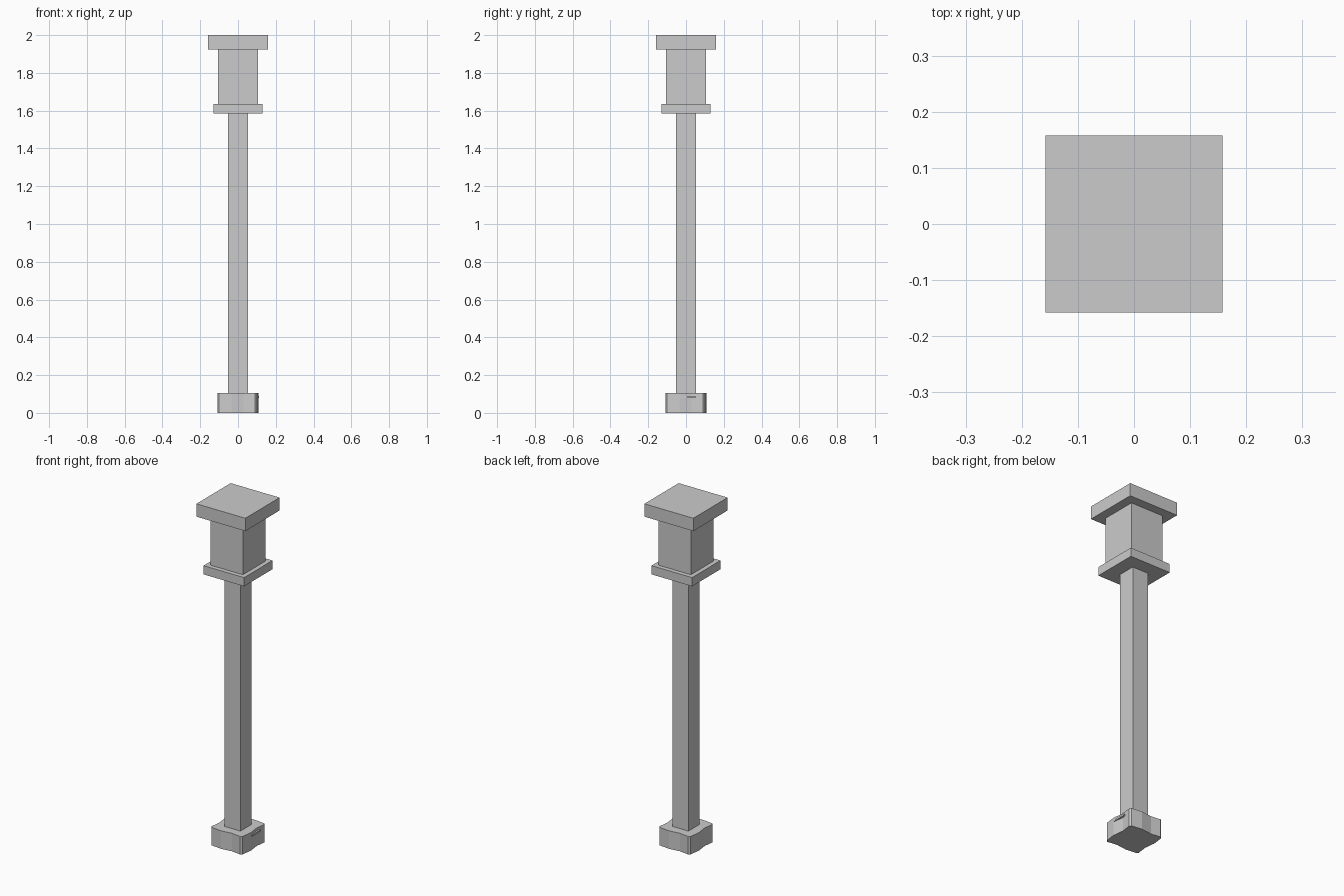
import bpy
import bmesh
from math import pi
from mathutils import Matrix, Vector

cube = bpy.data.objects.get("Cube")
if cube:
    bpy.data.objects.remove(cube, do_unlink=True)

# One plain stone colour
stone = bpy.data.materials.new("grey stone")
stone.use_nodes = True
grey = (0.6, 0.6, 0.6, 1)
stone.diffuse_color = grey
stone.node_tree.nodes["Principled BSDF"].inputs["Base Color"].default_value = grey


def prism(name, outline, bottom, top):
    """Extrude a flat outline upward into a closed solid."""
    bm = bmesh.new()
    base = bm.faces.new([bm.verts.new((x, y, bottom)) for x, y in outline])
    grown = bmesh.ops.extrude_face_region(bm, geom=[base], use_keep_orig=True)
    moved = [v for v in grown["geom"] if isinstance(v, bmesh.types.BMVert)]
    bmesh.ops.translate(bm, verts=moved, vec=(0, 0, top - bottom))
    bmesh.ops.recalc_face_normals(bm, faces=bm.faces)
    mesh = bpy.data.meshes.new(name)
    bm.to_mesh(mesh)
    bm.free()
    mesh.materials.append(stone)
    obj = bpy.data.objects.new(name, mesh)
    bpy.context.collection.objects.link(obj)
    return obj


def square(half):
    return [(-half, -half), (half, -half), (half, half), (-half, half)]


# Square column parts
prism("shaft", square(0.052), 0.1, 1.59)
prism("collar", square(0.131), 1.585, 1.636)
prism("head_block", square(0.105), 1.636, 1.925)
prism("top_cap", square(0.158), 1.925, 2.0)

# Rough hewn foot: one uneven side repeated around the column
side = [(-0.1, -0.1), (-0.035, -0.108), (0.03, -0.1), (0.09, -0.108)]
foot_outline = []
for turn in range(4):
    spin = Matrix.Rotation(turn * pi / 2, 2)
    foot_outline += [tuple(spin @ Vector(p)) for p in side]
prism("foot", foot_outline, 0, 0.105)

# Thin raised strip on the side of the foot
prism("foot_strip", [(0.09, -0.03), (0.111, -0.03), (0.111, 0.05), (0.09, 0.05)], 0.08, 0.09)
